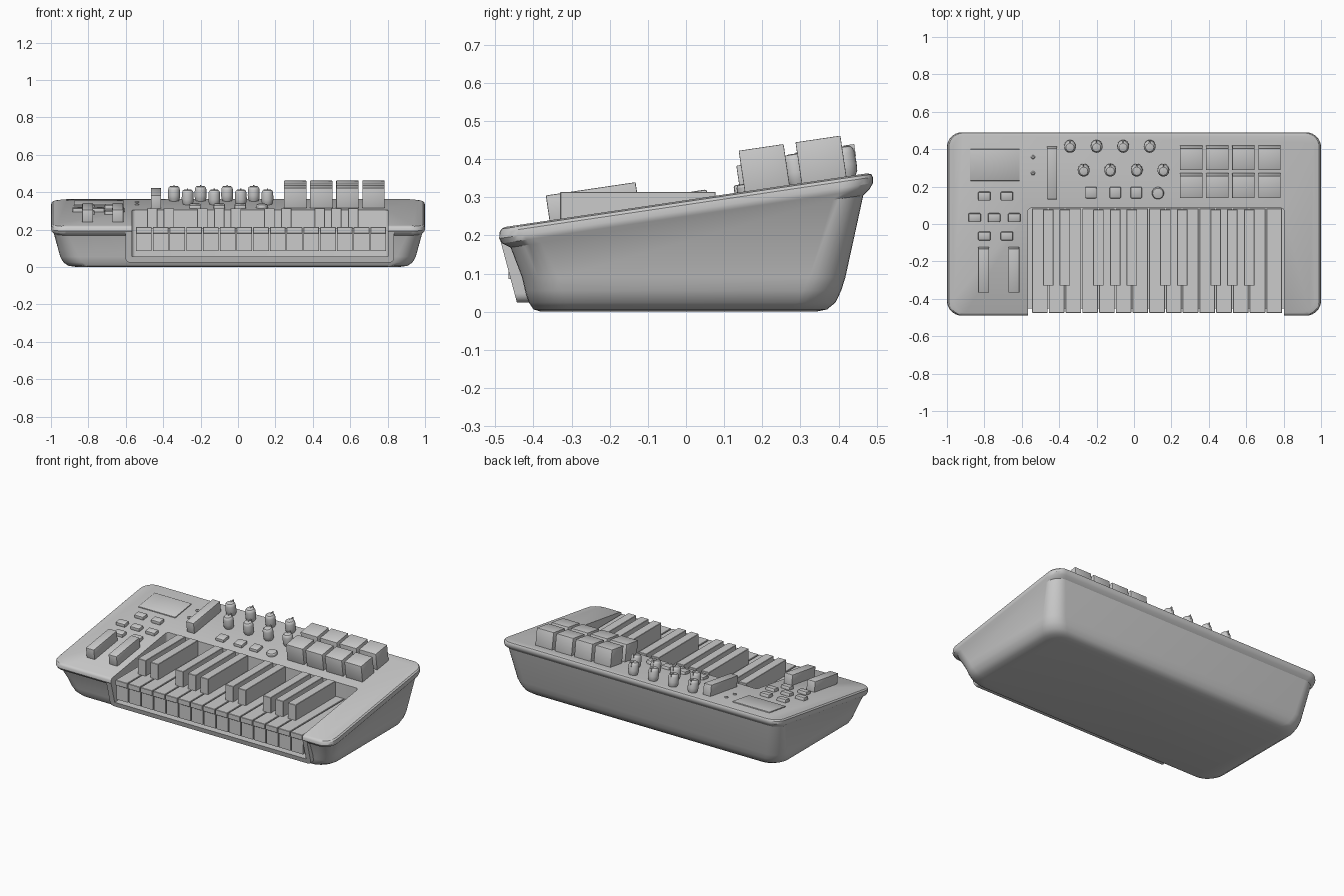
import bpy, bmesh, math
from mathutils import Matrix

if "Cube" in bpy.data.objects:
    bpy.data.objects.remove(bpy.data.objects["Cube"])

SLOPE = 0.148
TILT = math.atan(SLOPE)


def surf(y):
    """Height of the sloping top panel."""
    return 0.2925 + SLOPE * y


def make(name, bm):
    bmesh.ops.recalc_face_normals(bm, faces=bm.faces)
    me = bpy.data.meshes.new(name)
    bm.to_mesh(me)
    bm.free()
    ob = bpy.data.objects.new(name, me)
    bpy.context.collection.objects.link(ob)
    return ob


def round_rect(x0, x1, y0, y1, r, n=8):
    pts = []
    for k, (cx, cy) in enumerate([(x1 - r, y1 - r), (x0 + r, y1 - r), (x0 + r, y0 + r), (x1 - r, y0 + r)]):
        for i in range(n + 1):
            t = math.pi / 2 * (k + i / n)
            pts.append((cx + r * math.cos(t), cy + r * math.sin(t)))
    return pts


def loft(name, rings):
    bm = bmesh.new()
    loops = [[bm.verts.new(p) for p in ring] for ring in rings]
    n = len(loops[0])
    for a, b in zip(loops, loops[1:]):
        for i in range(n):
            bm.faces.new((a[i], a[(i + 1) % n], b[(i + 1) % n], b[i]))
    bm.faces.new(loops[0][::-1])
    bm.faces.new(loops[-1])
    return make(name, bm)


def box(name, x0, x1, y0, y1, z0, z1, bevel=0.0, segments=2):
    bm = bmesh.new()
    m = Matrix.Translation(((x0 + x1) / 2, (y0 + y1) / 2, (z0 + z1) / 2)) @ Matrix.Diagonal((x1 - x0, y1 - y0, z1 - z0, 1))
    bmesh.ops.create_cube(bm, size=1, matrix=m)
    if bevel:
        bmesh.ops.bevel(bm, geom=bm.edges[:], offset=bevel, segments=segments, affect='EDGES', profile=0.5)
    return make(name, bm)


def on_panel(ob, x, y, h=0.0):
    """Stand a part on the panel so its top is seen at (x, y) from above."""
    y += h * math.sin(TILT)
    ob.matrix_world = Matrix.Translation((x, y, surf(y))) @ Matrix.Rotation(TILT, 4, 'X')
    return ob


def panel_box(name, x, y, w, d, h, bevel=0.0):
    return on_panel(box(name, -w / 2, w / 2, -d / 2, d / 2, -0.012, h, bevel), x, y, h)


def lathe(name, profile, n=24):
    return loft(name, [[(r * math.cos(2 * math.pi * i / n), r * math.sin(2 * math.pi * i / n), z)
                        for i in range(n)] for r, z in profile])


# Case: tapered tub with flat bottom, then overhanging sloped lid
rings = []
for hx, y0, y1, r, z in [(0.86, -0.38, 0.34, 0.09, 0), (0.905, -0.40, 0.37, 0.10, 0.006),
                         (0.933, -0.412, 0.392, 0.10, 0.024), (0.95, -0.422, 0.407, 0.10, 0.055),
                         (0.96, -0.43, 0.418, 0.095, 0.09)]:
    rings.append([(x, y, z) for x, y in round_rect(-hx, hx, y0, y1, r)])
for hx, y0, y1, r, dz in [(0.985, -0.46, 0.465, 0.08, -0.056), (0.997, -0.482, 0.482, 0.08, -0.042),
                          (1.0, -0.49, 0.49, 0.08, -0.028), (0.998, -0.489, 0.49, 0.08, -0.012),
                          (0.99, -0.484, 0.486, 0.075, -0.004), (0.965, -0.475, 0.475, 0.065, 0)]:
    rings.append([(x, y, surf(y) + dz) for x, y in round_rect(-hx, hx, y0, y1, r)])
case = loft("case", rings)

# Key bed cut out of the case, open to the front
bed = round_rect(-0.567, 0.803, -0.8, 0.085, 0.018, 4)
cutter = loft("key_bed_cutter", [[(x, y, z) for x, y in bed] for z in (0.055, 0.8)])
cutter.hide_render = True
mod = case.modifiers.new("key_bed", 'BOOLEAN')
mod.object = cutter
mod.operation = 'DIFFERENCE'
mod.solver = 'EXACT'
bpy.context.view_layer.objects.active = case
bpy.ops.object.modifier_apply(modifier=mod.name)
bpy.data.objects.remove(cutter)

# U-shaped trim round the front opening, leaning with the front
outline = [(-0.567, 0.195), (-0.602, 0.195)]
for cx, start in ((-0.577, 180), (0.81, 270)):
    for i in range(6):
        t = math.radians(start + 18 * i)
        outline.append((cx + 0.025 * math.cos(t), 0.049 + 0.025 * math.sin(t)))
outline += [(0.835, 0.195), (0.803, 0.195), (0.803, 0.055), (-0.567, 0.055)]
loft("front_trim", [[(x, d - 0.437 - 0.267 * z, z) for x, z in outline] for d in (0, 0.05)])

# White keys (top slab over a set-back body) and black keys
X0, PITCH = -0.548, 0.0895
for i in range(15):
    a, b = X0 + i * PITCH + 0.003, X0 + (i + 1) * PITCH - 0.003
    box("white_key_top", a, b, -0.475, 0.083, 0.18, 0.214, 0.002, 1)
    box("white_key_body", a, b, -0.466, 0.083, 0.086, 0.181)
    if i % 7 in (0, 1, 3, 4, 5) and i < 14:
        x = b + 0.003
        box("black_key", x - 0.028, x + 0.028, -0.33, 0.078, 0.205, 0.314, 0.002, 1)

# Drum pads
for i in range(4):
    for y in (0.354, 0.205):
        panel_box("drum_pad", 0.306 + 0.1395 * i, y - 0.008, 0.12, 0.119, 0.108, 0.002)

# Rotary knobs in two staggered rows, each with a pointer
barrel = [(0.024, -0.008), (0.026, 0.002), (0.031, 0.012), (0.032, 0.03), (0.031, 0.06),
          (0.028, 0.071), (0.022, 0.077), (0.012, 0.079)]
for x0, y in ((-0.342, 0.410), (-0.269, 0.283)):
    for i in range(4):
        x = x0 + 0.142 * i
        on_panel(lathe("knob", barrel), x, y, 0.07)
        on_panel(box("knob_pointer", -0.003, 0.003, 0.005, 0.033, 0.05, 0.081), x, y, 0.07)

# Fader and the two wheels
panel_box("fader", -0.438, 0.268, 0.054, 0.275, 0.07, 0.002)
for x in (-0.804, -0.642):
    panel_box("control_wheel", x, -0.25, 0.058, 0.238, 0.066, 0.003)

# Display and indicator lights
panel_box("display", -0.744, 0.315, 0.265, 0.17, 0.006, 0.002)
for y in (0.358, 0.272):
    on_panel(lathe("indicator_light", [(0.011, -0.01), (0.011, 0.004), (0.006, 0.008)], 16), -0.54, y)

# Small push buttons
for x, y in [(-0.80, 0.147), (-0.68, 0.147), (-0.852, 0.032), (-0.748, 0.032), (-0.64, 0.032),
             (-0.80, -0.066), (-0.68, -0.066)]:
    panel_box("button", x, y, 0.066, 0.046, 0.02, 0.006)
for x in (-0.23, -0.10, 0.012):
    panel_box("pad_button", x, 0.166, 0.06, 0.06, 0.018, 0.006)
on_panel(lathe("round_button", [(0.032, -0.01), (0.032, 0.012), (0.028, 0.018), (0.02, 0.02)]), 0.128, 0.166)

# Smooth shading with sharp edges kept
bpy.ops.object.select_all(action='SELECT')
bpy.context.view_layer.objects.active = case
bpy.ops.object.shade_smooth_by_angle(angle=math.radians(32))
